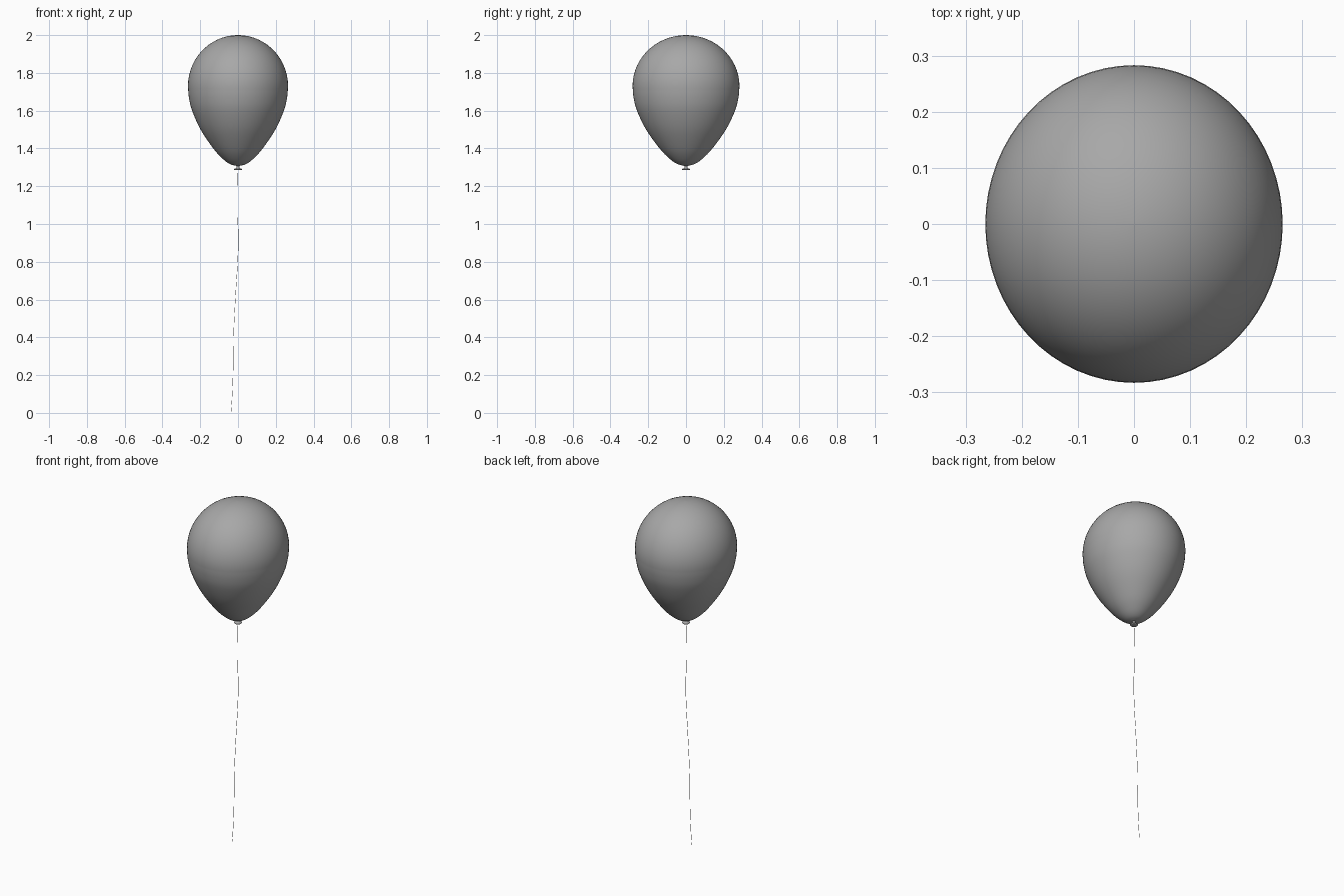
import bpy, bmesh, math
from mathutils import Vector

if "Cube" in bpy.data.objects:
    bpy.data.objects.remove(bpy.data.objects["Cube"])

grey = bpy.data.materials.new("dark_grey")
grey.diffuse_color = (0.39, 0.39, 0.39, 1)
grey.use_nodes = True
grey.node_tree.nodes["Principled BSDF"].inputs["Base Color"].default_value = grey.diffuse_color


def smooth_path(pts, steps):
    """Catmull-Rom interpolation through the points."""
    p = [Vector(q) for q in pts]
    p = [2 * p[0] - p[1]] + p + [2 * p[-1] - p[-2]]
    out = []
    for i in range(1, len(p) - 2):
        a, b, c, d = p[i - 1:i + 3]
        for s in range(steps):
            t = s / steps
            out.append(0.5 * (2 * b + (c - a) * t + (2 * a - 5 * b + 4 * c - d) * t * t
                              + (3 * b - a - 3 * c + d) * t ** 3))
    return out + [p[-2]]


def lathe(name, profile, segments, stretch_y=1.0):
    """Revolve (radius, z) pairs around z, closing both ends."""
    bm = bmesh.new()
    rings = []
    for r, z in profile:
        rings.append([bm.verts.new((r * math.cos(a), r * stretch_y * math.sin(a), z))
                      for a in (2 * math.pi * k / segments for k in range(segments))])
    for lo, hi in zip(rings, rings[1:]):
        for k in range(segments):
            n = (k + 1) % segments
            bm.faces.new((lo[k], lo[n], hi[n], hi[k]))
    bm.faces.new(rings[0][::-1])
    bm.faces.new(rings[-1])
    bmesh.ops.recalc_face_normals(bm, faces=bm.faces)
    mesh = bpy.data.meshes.new(name)
    bm.to_mesh(mesh)
    bm.free()
    mesh.materials.append(grey)
    obj = bpy.data.objects.new(name, mesh)
    bpy.context.collection.objects.link(obj)
    for f in mesh.polygons:
        f.use_smooth = True
    return obj


# Balloon body: teardrop below, round dome above
lower = smooth_path([(0.010, 1.308), (0.044, 1.318), (0.082, 1.346), (0.131, 1.40),
                     (0.198, 1.50), (0.243, 1.60), (0.260, 1.67), (0.265, 1.73)], 4)
dome = [(0.265 * math.cos(a), 1.73 + 0.27 * math.sin(a))
        for a in (math.radians(d) for d in range(6, 90, 6))]
body = [tuple(v) for v in lower] + dome + [(0.003, 2.0)]
lathe("balloon_body", body, 64, 0.283 / 0.265)

# Tied neck with flared lip
lathe("balloon_knot", [(0.012, 1.286), (0.020, 1.287), (0.022, 1.290), (0.018, 1.293),
                       (0.009, 1.296), (0.008, 1.303), (0.011, 1.314)], 24)

# Thin hanging string
path = [(0, 1.295), (-0.003, 1.15), (-0.002, 1.03), (0.002, 0.92), (-0.003, 0.78),
        (-0.013, 0.62), (-0.023, 0.42), (-0.026, 0.22), (-0.031, 0.09), (-0.037, 0.0)]
pts = smooth_path(path, 4)
curve = bpy.data.curves.new("balloon_string", 'CURVE')
curve.dimensions = '3D'
curve.bevel_depth = 0.0009
curve.bevel_resolution = 1
curve.use_fill_caps = True
curve.materials.append(grey)
spline = curve.splines.new('POLY')
spline.points.add(len(pts) - 1)
for sp, v in zip(spline.points, pts):
    sp.co = (v.x, 0, v.y, 1)
bpy.context.collection.objects.link(bpy.data.objects.new("balloon_string", curve))
